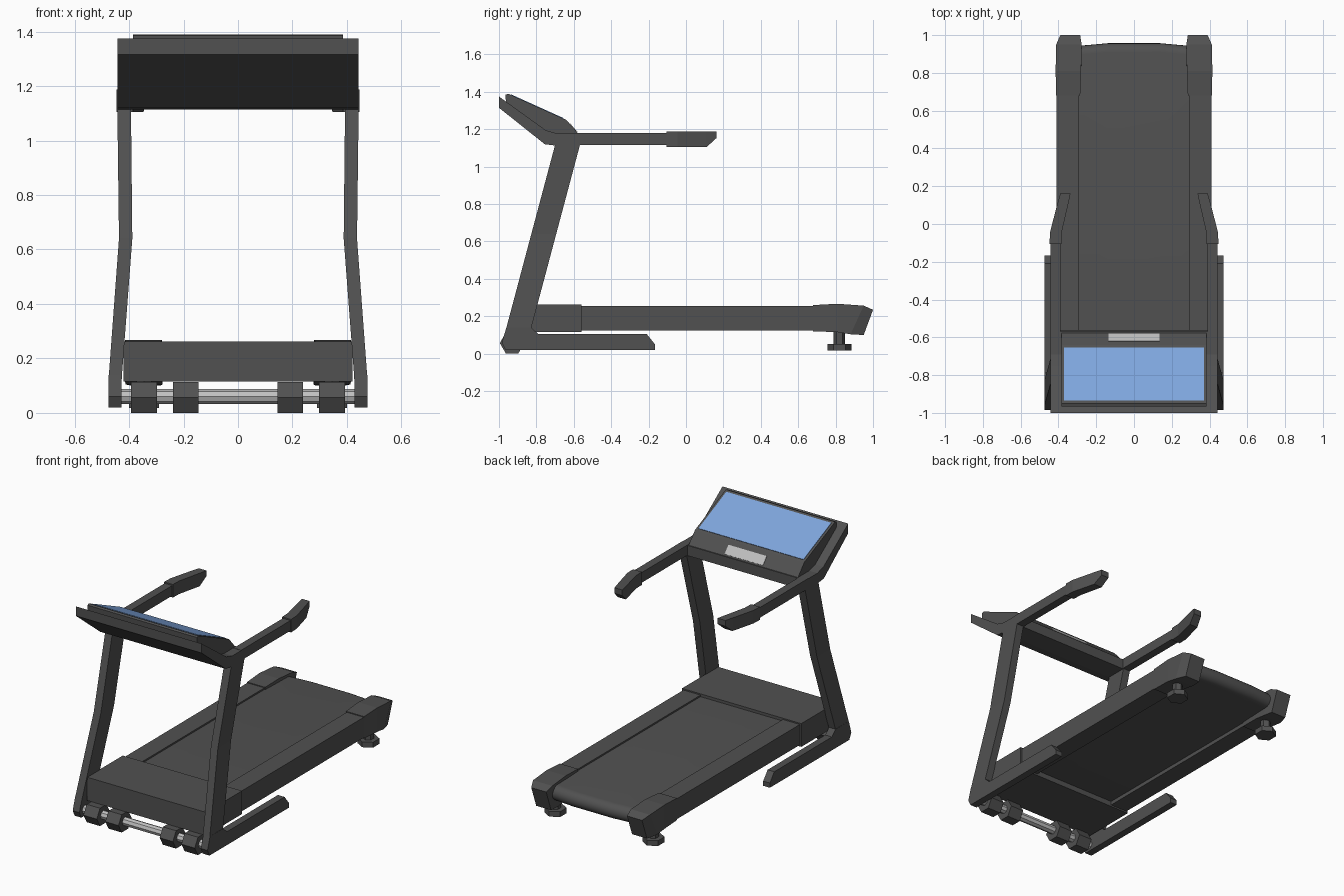
import bpy, bmesh, math

if "Cube" in bpy.data.objects:
    bpy.data.objects.remove(bpy.data.objects["Cube"])


def material(name, rgb):
    m = bpy.data.materials.new(name)
    m.diffuse_color = (*rgb, 1)
    m.use_nodes = True
    m.node_tree.nodes["Principled BSDF"].inputs["Base Color"].default_value = m.diffuse_color
    return m


DARK = material("dark grey", (0.082, 0.082, 0.082))
BLUE = material("screen blue", (0.21, 0.38, 0.72))
SILVER = material("silver", (0.53, 0.53, 0.53))


def loft(name, rings, mat=DARK, mirror=False):
    """Skin a closed solid through rings of equal point count."""
    n = len(rings[0])
    bm = bmesh.new()
    vs = [[bm.verts.new(p) for p in r] for r in rings]
    for a, b in zip(vs, vs[1:]):
        for i in range(n):
            j = (i + 1) % n
            bm.faces.new((a[i], a[j], b[j], b[i]))
    bm.faces.new(vs[0])
    bm.faces.new(vs[-1])
    bmesh.ops.recalc_face_normals(bm, faces=bm.faces)
    me = bpy.data.meshes.new(name)
    bm.to_mesh(me)
    bm.free()
    me.materials.append(mat)
    ob = bpy.data.objects.new(name, me)
    bpy.context.collection.objects.link(ob)
    if mirror:
        ob.modifiers.new("mirror", 'MIRROR')
    return ob


def extrude(name, profile, x0, x1, mat=DARK, mirror=False):
    """Side profile of (y, z) points pushed from x0 to x1."""
    return loft(name, [[(x, y, z) for y, z in profile] for x in (x0, x1)], mat, mirror)


def box_yz(y0, y1, z0, z1):
    return [(y0, z0), (y1, z0), (y1, z1), (y0, z1)]


def polygon(cy, cz, r, n, turn=0):
    return [(cy + r * math.cos(turn + math.tau * i / n),
             cz + r * math.sin(turn + math.tau * i / n)) for i in range(n)]


def section(yb, yt, xi, xo, zb, zt):
    """Cross-section of a bar along y; bottom and top may have different y."""
    return [(xi, yb, zb), (xo, yb, zb), (xo, yt, zt), (xi, yt, zt)]


def plate(name, a, b, half, mat):
    """Thin plate lying on the sloped line a-b of the console profile."""
    dy, dz = b[0] - a[0], b[1] - a[1]
    k = 0.003 / math.hypot(dy, dz)
    ny, nz = -dz * k, dy * k
    extrude(name, [(a[0] - ny, a[1] - nz), (b[0] - ny, b[1] - nz),
                   (b[0] + ny, b[1] + nz), (a[0] + ny, a[1] + nz)], -half, half, mat)


# Floor feet along both sides
extrude("floor_foot", [(-0.985, 0.06), (-0.965, 0.02), (-0.166, 0.02), (-0.166, 0.05),
                       (-0.21, 0.105), (-0.79, 0.105), (-0.827, 0.14), (-0.96, 0.14)],
        0.428, 0.475, mirror=True)

# Leaning uprights, bowed inwards
loft("upright", [[(xi, yf, z), (xo, yf, z), (xo, yb, z), (xi, yb, z)]
                 for z, xi, xo, yf, yb in ((0.10, 0.428, 0.475, -0.97, -0.82),
                                           (0.14, 0.426, 0.474, -0.96, -0.827),
                                           (0.64, 0.388, 0.437, -0.827, -0.694),
                                           (1.12, 0.393, 0.443, -0.699, -0.566))], mirror=True)

# Console shell and raised panel
extrude("console_shell", [(-1, 1.375), (-1, 1.315), (-0.755, 1.12), (-0.70, 1.113),
                          (-0.57, 1.113), (-0.57, 1.178), (-0.69, 1.178), (-0.75, 1.195)],
        -0.443, 0.443)
extrude("console_panel", [(-0.965, 1.385), (-0.95, 1.39), (-0.64, 1.25), (-0.577, 1.178),
                          (-0.75, 1.178), (-0.963, 1.345)], -0.385, 0.385)


def on_panel(y):
    return (y, 1.39 - (y + 0.95) * 0.14 / 0.31)


def on_ledge(y):
    return (y, 1.25 - (y + 0.64) * 0.072 / 0.063)


plate("screen", on_panel(-0.935), on_panel(-0.655), 0.37, BLUE)
plate("control_strip", on_ledge(-0.622), on_ledge(-0.583), 0.135, SILVER)

# Handrails and thicker bent grips
loft("handrail", [section(y, y, 0.39, 0.443, 1.115, 1.18) for y in (-0.60, -0.08)], mirror=True)
loft("hand_grip", [section(-0.105, -0.105, 0.385, 0.447, 1.105, 1.188),
                   section(-0.045, -0.045, 0.383, 0.445, 1.105, 1.188),
                   section(0.11, 0.11, 0.347, 0.405, 1.105, 1.188),
                   section(0.162, 0.162, 0.336, 0.39, 1.152, 1.188)], mirror=True)

# Motor cover
extrude("motor_cover", box_yz(-0.92, -0.56, 0.115, 0.263), -0.42, 0.42)

# Side rails
extrude("side_rail", box_yz(-0.60, 0.72, 0.125, 0.255), 0.29, 0.41, mirror=True)

# Running belt, rounded at the rear with a slight crown
rings = []
for x, end in ((-0.295, 0.943), (-0.14, 0.957), (0.14, 0.957), (0.295, 0.943)):
    arc = [(x, end - 0.048 + 0.048 * math.cos(t), 0.197 + 0.048 * math.sin(t))
           for t in (math.pi * (i / 10 - 0.5) for i in range(11))]
    rings.append([(x, -0.60, 0.149)] + arc + [(x, -0.60, 0.245)])
belt = loft("running_belt", rings)
for p in belt.data.polygons:
    p.use_smooth = len(p.vertices) == 4 and abs(p.normal.x) < 0.5
bpy.context.view_layer.objects.active = belt
belt.select_set(True)
bpy.ops.object.shade_smooth_by_angle(angle=math.radians(35))
belt.select_set(False)

# Rear end caps
loft("rear_cap", [section(0.68, 0.68, 0.285, 0.412, 0.12, 0.26),
                  section(0.81, 0.81, 0.28, 0.415, 0.115, 0.267),
                  section(0.88, 0.95, 0.277, 0.412, 0.104, 0.257),
                  section(0.95, 1.0, 0.285, 0.39, 0.10, 0.235)], mirror=True)

# Adjustable rear feet: stem and hexagonal pad
for name, r, z0, z1 in (("rear_foot_stem", 0.031, 0.04, 0.14), ("rear_foot_pad", 0.064, 0.018, 0.052)):
    loft(name, [[(0.345 + a, 0.82 + b, z) for b, a in polygon(0, 0, r, 6)]
                for z in (z0, z1)], mirror=True)

# Transport wheels on a front axle
extrude("wheel_axle", polygon(-0.93, 0.06, 0.027, 8), -0.44, 0.44, SILVER)
for name, x0, x1 in (("outer_wheel", 0.298, 0.392), ("inner_wheel", 0.145, 0.238)):
    extrude(name, polygon(-0.93, 0.057, 0.0655, 6), x0, x1, mirror=True)
